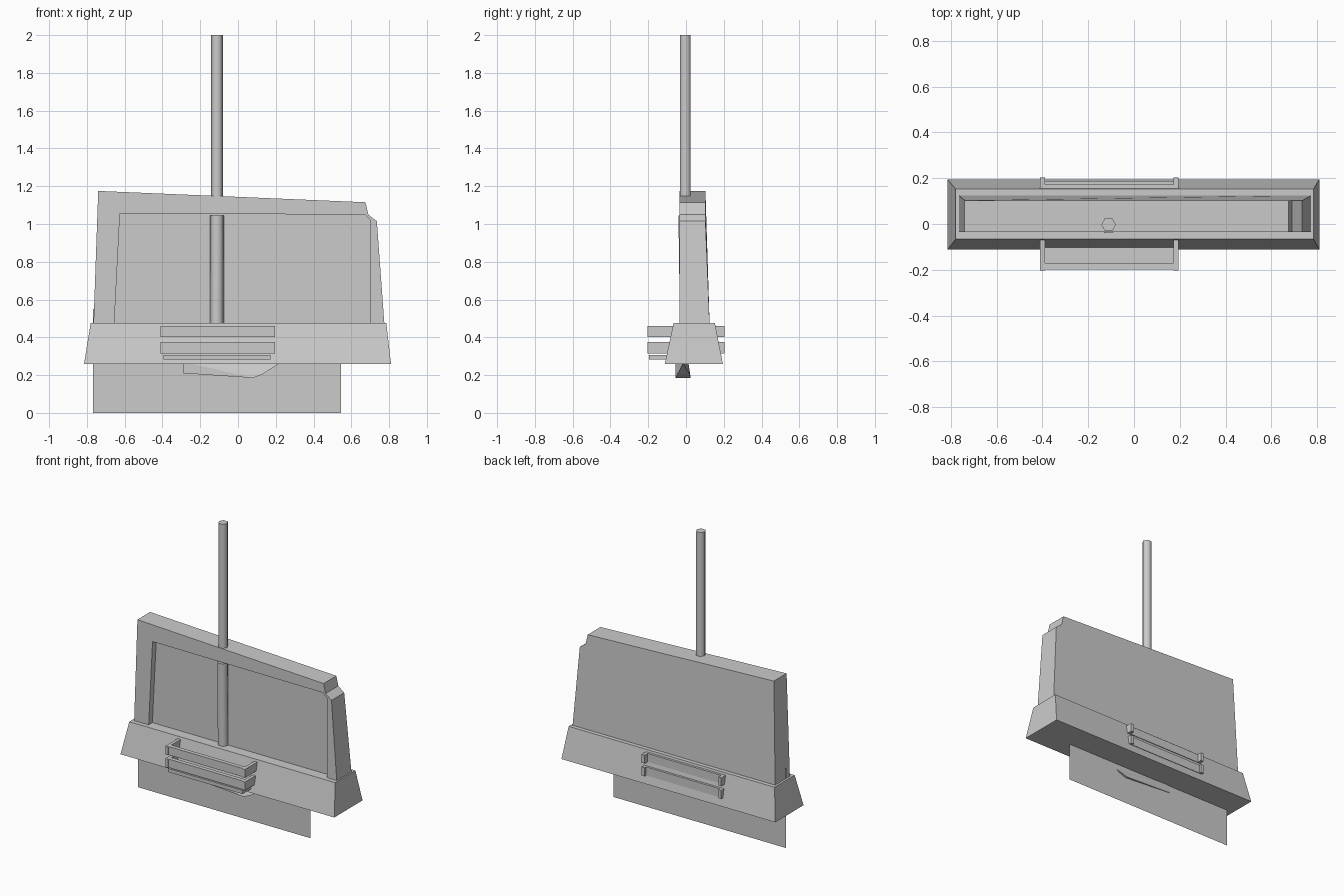
import bpy, bmesh
from mathutils import Vector

cube = bpy.data.objects.get("Cube")
if cube:
    bpy.data.objects.remove(cube, do_unlink=True)

concrete = bpy.data.materials.new("concrete grey")
concrete.use_nodes = True
GREY = (0.6, 0.6, 0.6, 1)
concrete.diffuse_color = GREY
concrete.node_tree.nodes["Principled BSDF"].inputs["Base Color"].default_value = GREY


def finish(name, bm, smooth=False):
    bmesh.ops.recalc_face_normals(bm, faces=bm.faces)
    mesh = bpy.data.meshes.new(name)
    bm.to_mesh(mesh)
    bm.free()
    mesh.materials.append(concrete)
    for p in mesh.polygons:
        p.use_smooth = smooth and len(p.vertices) == 4
    ob = bpy.data.objects.new(name, mesh)
    bpy.context.collection.objects.link(ob)
    return ob


def hull(name, points):
    bm = bmesh.new()
    for p in points:
        bm.verts.new(p)
    bmesh.ops.convex_hull(bm, input=bm.verts)
    bmesh.ops.dissolve_limit(bm, angle_limit=0.01, verts=bm.verts, edges=bm.edges)
    return finish(name, bm)


def box(name, x, y, z):
    return hull(name, [(a, b, c) for a in x for b in y for c in z])


def rod(name, start, end, radius):
    """Six-sided rod with smooth sides."""
    start, end = Vector(start), Vector(end)
    bm = bmesh.new()
    bmesh.ops.create_cone(bm, cap_ends=True, segments=6, radius1=radius,
                          radius2=radius, depth=(end - start).length)
    # put corners on the x axis, then lean along the rod direction
    for v in bm.verts:
        v.co.x, v.co.y = v.co.y, v.co.x
    turn = Vector((0, 0, 1)).rotation_difference(end - start)
    for v in bm.verts:
        v.co = turn @ v.co + (start + end) / 2
    return finish(name, bm, smooth=True)


# Flared foot of the barrier
hull("barrier_base",
     [(x, y, 0.26) for x in (-0.815, 0.81) for y in (-0.112, 0.195)] +
     [(x, y, 0.475) for x in (-0.78, 0.785) for y in (-0.066, 0.153)])

# Upper wall with a framed recess in its front
outline = [(-0.765, 0.47), (-0.74, 1.175), (0.675, 1.115),
           (0.69, 1.05), (0.735, 1.015), (0.775, 0.47)]
opening = [(-0.655, 0.47), (-0.625, 1.055), (0.67, 1.05), (0.7, 1.02), (0.7, 0.47)]
bm = bmesh.new()


def loop(points, y_of):
    return [bm.verts.new((x, y_of(z), z)) for x, z in points]


def walls(a, b):
    for i in range(len(a) - 1):
        bm.faces.new((a[i], a[i + 1], b[i + 1], b[i]))


front = loop(outline, lambda z: -0.035)
back = loop(outline, lambda z: 0.125 - 0.022 * min(1, (z - 0.47) / 0.545))
rim = loop(opening, lambda z: -0.035)
floor = loop(opening, lambda z: 0.006)
walls(front, back)
walls(rim, floor)
bm.faces.new(front + rim[::-1])
bm.faces.new(floor)
bm.faces.new(back)
bm.faces.new((front[0], rim[0], floor[0], floor[-1], rim[-1], front[-1], back[-1], back[0]))
finish("barrier_wall", bm)

# Pole above the wall and the post inside the recess
rod("upper_pole", (-0.111, -0.003, 1.1), (-0.111, -0.003, 2.0), 0.032)
rod("recess_post", (-0.112, 0.0, 0.47), (-0.111, -0.008, 1.045), 0.037)

# Thin plate under and inside the barrier
bm = bmesh.new()
bm.faces.new([bm.verts.new((x, 0.01, z)) for x, z in
              ((-0.768, 0), (0.545, 0), (0.545, 0.55), (-0.768, 0.55))])
finish("ground_plate", bm)

# Broken chunk below the foot
hull("under_chunk", [(-0.29, -0.055, 0.27), (-0.29, 0.012, 0.27),
                     (-0.29, -0.055, 0.21), (-0.29, 0.012, 0.21),
                     (0.08, -0.055, 0.185), (0.08, 0.025, 0.185),
                     (0.13, -0.045, 0.205), (0.13, 0.02, 0.205),
                     (0.22, -0.015, 0.262)])

# Two slatted frames clasping the foot
for level, z, back_y in (("upper", (0.402, 0.46), 0.172), ("lower", (0.315, 0.374), 0.188)):
    for side, x in (("right", (-0.41, -0.388)), ("left", (0.172, 0.195))):
        for end, y in (("front", (-0.203, -0.06)), ("back", (0.12, 0.203))):
            box(f"{level}_{side}_{end}_arm", x, y, z)
    box(f"{level}_front_slat", (-0.4, 0.18), (-0.198, -0.17), z)
    box(f"{level}_back_slat", (-0.4, 0.18), (0.12, back_y), z)
box("tray_floor", (-0.395, 0.172), (-0.195, -0.07), (0.282, 0.306))
